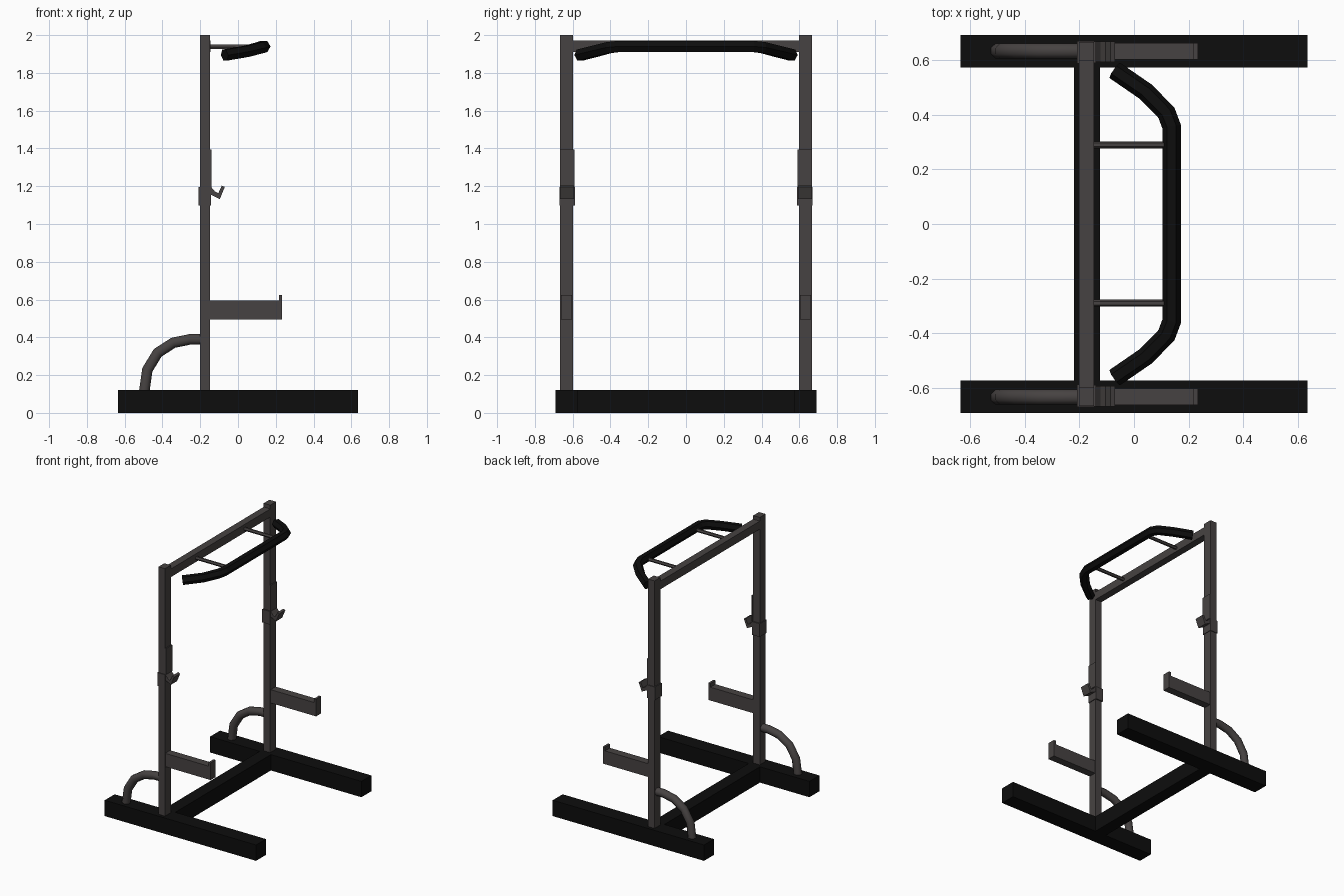
import bpy, bmesh, math
from mathutils import Vector

if "Cube" in bpy.data.objects:
    bpy.data.objects.remove(bpy.data.objects["Cube"])


def material(name, rgb):
    m = bpy.data.materials.new(name)
    m.diffuse_color = (*rgb, 1)
    m.use_nodes = True
    m.node_tree.nodes["Principled BSDF"].inputs["Base Color"].default_value = m.diffuse_color
    return m


GREY = material("dark_grey_steel", (0.062, 0.055, 0.054))
BLACK = material("black_steel", (0.004, 0.004, 0.004))


def finish(bm, name, mat):
    bmesh.ops.recalc_face_normals(bm, faces=bm.faces)
    me = bpy.data.meshes.new(name)
    bm.to_mesh(me)
    bm.free()
    me.materials.append(mat)
    ob = bpy.data.objects.new(name, me)
    bpy.context.collection.objects.link(ob)
    return ob


def extrude(name, profile, y0, y1, mat):
    """Extrude an (x, z) outline from y0 to y1."""
    bm = bmesh.new()
    a = [bm.verts.new((x, y0, z)) for x, z in profile]
    b = [bm.verts.new((x, y1, z)) for x, z in profile]
    bm.faces.new(a)
    bm.faces.new(b)
    n = len(a)
    for i in range(n):
        j = (i + 1) % n
        bm.faces.new((a[i], a[j], b[j], b[i]))
    return finish(bm, name, mat)


def box(name, x, y, z, mat):
    outline = [(x[0], z[0]), (x[1], z[0]), (x[1], z[1]), (x[0], z[1])]
    return extrude(name, outline, y[0], y[1], mat)


def tube(name, pts, r, sides, up, mat, turn=0.0):
    """Sweep a regular polygon along a path with mitred joints."""
    pts = [Vector(p) for p in pts]
    up = Vector(up)
    bm = bmesh.new()
    rings = []
    for i, p in enumerate(pts):
        d0 = (p - pts[i - 1]).normalized() if i else None
        d1 = (pts[i + 1] - p).normalized() if i < len(pts) - 1 else None
        t = ((d0 or d1) + (d1 or d0)).normalized()
        stretch = 1 / max(0.5, t.dot(d0 or d1))
        side = up.cross(t).normalized()
        top = t.cross(side)
        ring = []
        for k in range(sides):
            a = turn + 2 * math.pi * k / sides
            ring.append(bm.verts.new(p + side * (math.cos(a) * r * stretch) + top * (math.sin(a) * r)))
        rings.append(ring)
    for a, b in zip(rings, rings[1:]):
        for k in range(sides):
            j = (k + 1) % sides
            bm.faces.new((a[k], a[j], b[j], b[k]))
    bm.faces.new(rings[0])
    bm.faces.new(rings[-1])
    return finish(bm, name, mat)


# Base cross beam and top cross beam
box("base_cross_beam", (-0.22, -0.125), (-0.575, 0.575), (0.0, 0.12), BLACK)
box("top_cross_beam", (-0.202, -0.146), (-0.6, 0.6), (1.91, 1.972), GREY)

for s, side in ((-1, "right"), (1, "left")):
    def span(a, b):
        return sorted((s * a, s * b))

    # Floor rail and upright
    box("foot_rail_" + side, (-0.636, 0.636), span(0.573, 0.692), (0.0, 0.12), BLACK)
    box("upright_" + side, (-0.202, -0.147), span(0.597, 0.666), (0.12, 2.0), GREY)

    # Bar hook: sleeve, back plate and cradle
    box("hook_sleeve_" + side, (-0.208, -0.142), span(0.588, 0.671), (1.097, 1.197), GREY)
    box("hook_plate_" + side, (-0.147, -0.139), span(0.59, 0.668), (1.197, 1.395), GREY)
    cradle = [(-0.143, 1.197), (-0.122, 1.172), (-0.104, 1.163), (-0.086, 1.203),
              (-0.07, 1.196), (-0.096, 1.132), (-0.143, 1.155)]
    extrude("hook_cradle_" + side, cradle, *span(0.594, 0.668), GREY)

    # Safety arm with end lip
    arm = [(-0.147, 0.495), (0.234, 0.495), (0.234, 0.625), (0.216, 0.625),
           (0.216, 0.596), (-0.147, 0.596)]
    extrude("safety_arm_" + side, arm, *span(0.603, 0.663), GREY)

    # Curved rear brace
    path = [(-0.496, 0.115), (-0.48, 0.228), (-0.425, 0.318), (-0.343, 0.371),
            (-0.256, 0.389), (-0.198, 0.389)]
    brace = tube("rear_brace_" + side, [(x, s * 0.634, z) for x, z in path],
                 0.03, 8, (0, 1, 0), GREY, math.pi / 8)
    bpy.ops.object.select_all(action='DESELECT')
    brace.select_set(True)
    bpy.context.view_layer.objects.active = brace
    bpy.ops.object.shade_smooth_by_angle(angle=math.radians(50))

    # Thin strut holding the pull-up bar
    tube("pull_up_strut_" + side, [(-0.15, s * 0.29, 1.938), (0.125, s * 0.29, 1.938)],
         0.013, 6, (0, 0, 1), GREY)

# Pull-up bar with angled, drooping grips
half = [(-0.071, 0.563, 1.894), (0.044, 0.484, 1.914), (0.119, 0.407, 1.934), (0.138, 0.356, 1.94)]
path = [(x, -y, z) for x, y, z in half] + half[::-1]
tube("pull_up_bar", path, 0.034, 6, (0, 0, 1), BLACK)
